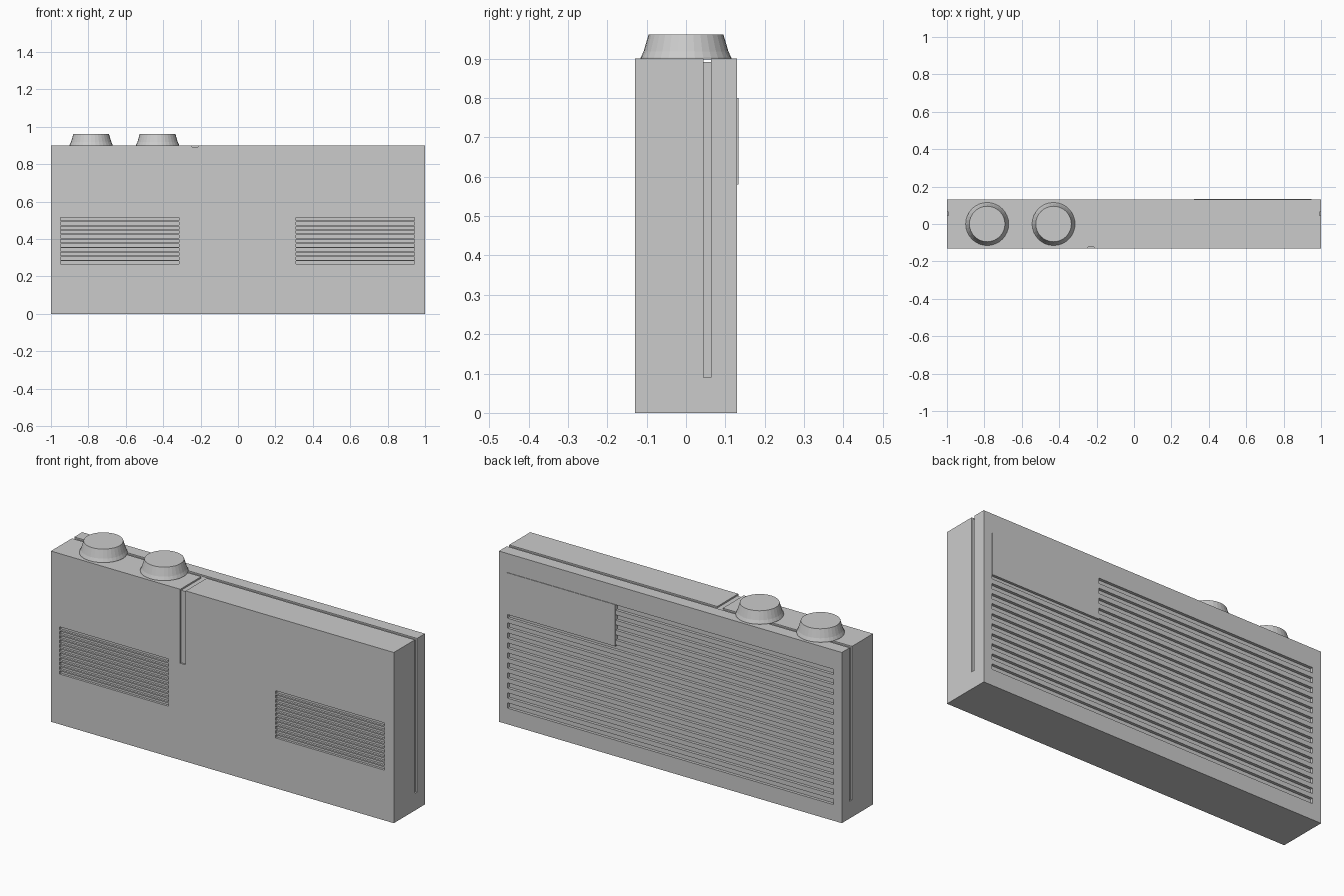
import bpy, bmesh, math
from mathutils import Matrix, Vector

if "Cube" in bpy.data.objects:
    bpy.data.objects.remove(bpy.data.objects["Cube"])

W, D, H = 1.0, 0.13, 0.90      # half width, half depth, height


def add_box(bm, lo, hi):
    lo, hi = Vector(lo), Vector(hi)
    m = Matrix.Translation((lo + hi) / 2) @ Matrix.Diagonal((*(hi - lo), 1))
    bmesh.ops.create_cube(bm, size=1, matrix=m)


def make_object(name, bm):
    me = bpy.data.meshes.new(name)
    bm.to_mesh(me)
    bm.free()
    ob = bpy.data.objects.new(name, me)
    bpy.context.collection.objects.link(ob)
    return ob


def boxes(name, ranges):
    bm = bmesh.new()
    for lo, hi in ranges:
        add_box(bm, lo, hi)
    return make_object(name, bm)


def cut(target, name, ranges):
    cutter = boxes(name, ranges)
    cutter.hide_render = True
    mod = target.modifiers.new(name, 'BOOLEAN')
    mod.operation = 'DIFFERENCE'
    mod.solver = 'EXACT'
    mod.use_self = True
    mod.object = cutter
    bpy.context.view_layer.update()
    dg = bpy.context.evaluated_depsgraph_get()
    mesh = bpy.data.meshes.new_from_object(target.evaluated_get(dg))
    target.modifiers.clear()
    target.data = mesh
    bpy.data.objects.remove(cutter)


# Main case
body = boxes("radio_case", [((-W, -D, 0), (W, D, H))])

# Front speaker slots, one group each side
depth = 0.012
front = []
for i in range(11):
    z = 0.265 + i * 0.0233
    for x0, x1 in ((-0.95, -0.315), (0.31, 0.945)):
        front.append(((x0, -D - 0.05, z), (x1, -D + depth, z + 0.016)))
cut(body, "front_slots", front)

# Back louvre slots; the upper ones stop at the cover panel
back = []
for i in range(14):
    z = 0.085 + i * 0.0527
    x1 = 0.32 if i > 9 else 0.95
    back.append(((-0.95, D - 0.015, z), (x1, D + 0.05, z + 0.028)))
cut(body, "back_slots", back)

# Seam groove over the top and down both sides
g, y0, y1 = 0.008, 0.045, 0.064
cut(body, "seam_top", [((-W - 0.1, y0, H - g), (W + 0.1, y1, H + 0.1))])
cut(body, "seam_sides", [((W - g, y0, 0.09), (W + 0.1, y1, H + 0.2)),
                         ((-W - 0.1, y0, 0.09), (-W + g, y1, H + 0.2))])

# Tuning groove down the front and across the top to the seam
cut(body, "tuning_front", [((-0.246, -D - 0.1, 0.51), (-0.214, -D + g, H + 0.2))])
cut(body, "tuning_top", [((-0.246, -D - 0.1, H - g), (-0.214, y0 + 0.005, H + 0.1))])

# Slightly raised cover panel on the back
boxes("back_cover", [((0.32, D - 0.01, 0.58), (0.95, D + 0.003, 0.80))])

# Flared knobs on top
profile = [(0.115, H - 0.002), (0.115, H + 0.003), (0.108, H + 0.018), (0.095, 0.962)]
sides = 32
for n, cx in enumerate((-0.785, -0.43)):
    bm = bmesh.new()
    rings = [[bm.verts.new((cx + r * math.cos(2 * math.pi * k / sides),
                            r * math.sin(2 * math.pi * k / sides), z))
              for k in range(sides)] for r, z in profile]
    for a, b in zip(rings, rings[1:]):
        for k in range(sides):
            j = (k + 1) % sides
            bm.faces.new((a[k], a[j], b[j], b[k]))
    bm.faces.new(rings[-1])
    bm.faces.new(rings[0][::-1])
    make_object(f"knob_{n + 1}", bm)
